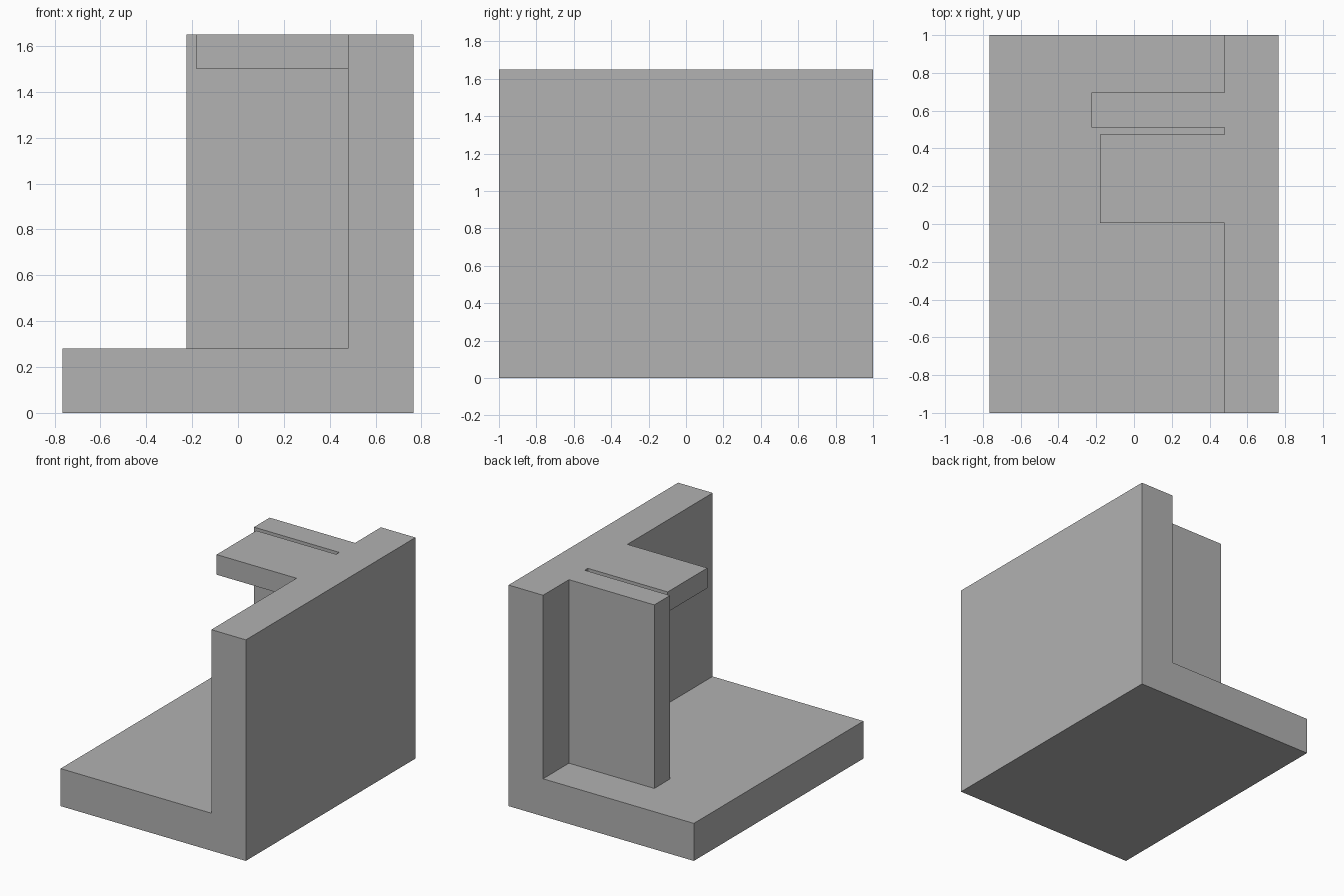
import bpy
import bmesh

cube = bpy.data.objects.get("Cube")
if cube:
    bpy.data.objects.remove(cube, do_unlink=True)

# Single plain grey
GREY = (0.445, 0.445, 0.445, 1.0)
grey = bpy.data.materials.new("plain_grey")
grey.use_nodes = True
grey.diffuse_color = GREY
grey.node_tree.nodes["Principled BSDF"].inputs["Base Color"].default_value = GREY

# Shared dimensions
HALF_WIDTH, HALF_DEPTH, HEIGHT = 0.765, 1.0, 1.65
FLOOR_TOP, WALL_FACE = 0.28, 0.48


def extrude_profile(name, profile, y0, y1):
    """Extrude an x-z outline along y into a closed solid."""
    bm = bmesh.new()
    face = bm.faces.new([bm.verts.new((x, y0, z)) for x, z in profile])
    moved = bmesh.ops.extrude_face_region(bm, geom=[face])["geom"]
    bmesh.ops.translate(bm, vec=(0, y1 - y0, 0),
                        verts=[v for v in moved if isinstance(v, bmesh.types.BMVert)])
    bmesh.ops.recalc_face_normals(bm, faces=bm.faces)
    mesh = bpy.data.meshes.new(name)
    bm.to_mesh(mesh)
    bm.free()
    mesh.materials.append(grey)
    obj = bpy.data.objects.new(name, mesh)
    bpy.context.collection.objects.link(obj)
    return obj


def rectangle(x0, z0):
    """Outline from a tip at x0 and underside z0 to the wall and the top."""
    return [(x0, z0), (WALL_FACE, z0), (WALL_FACE, HEIGHT), (x0, HEIGHT)]


# Floor and side wall in one L-shaped section
extrude_profile("floor_and_wall", [
    (-HALF_WIDTH, 0), (HALF_WIDTH, 0), (HALF_WIDTH, HEIGHT),
    (WALL_FACE, HEIGHT), (WALL_FACE, FLOOR_TOP), (-HALF_WIDTH, FLOOR_TOP),
], -HALF_DEPTH, HALF_DEPTH)

# Full-height partition standing on the floor
extrude_profile("partition", rectangle(-0.225, FLOOR_TOP), 0.51, 0.695)

# Shelf jutting from the wall top, a narrow gap away from the partition
extrude_profile("shelf", rectangle(-0.18, 1.5), 0.005, 0.473)
